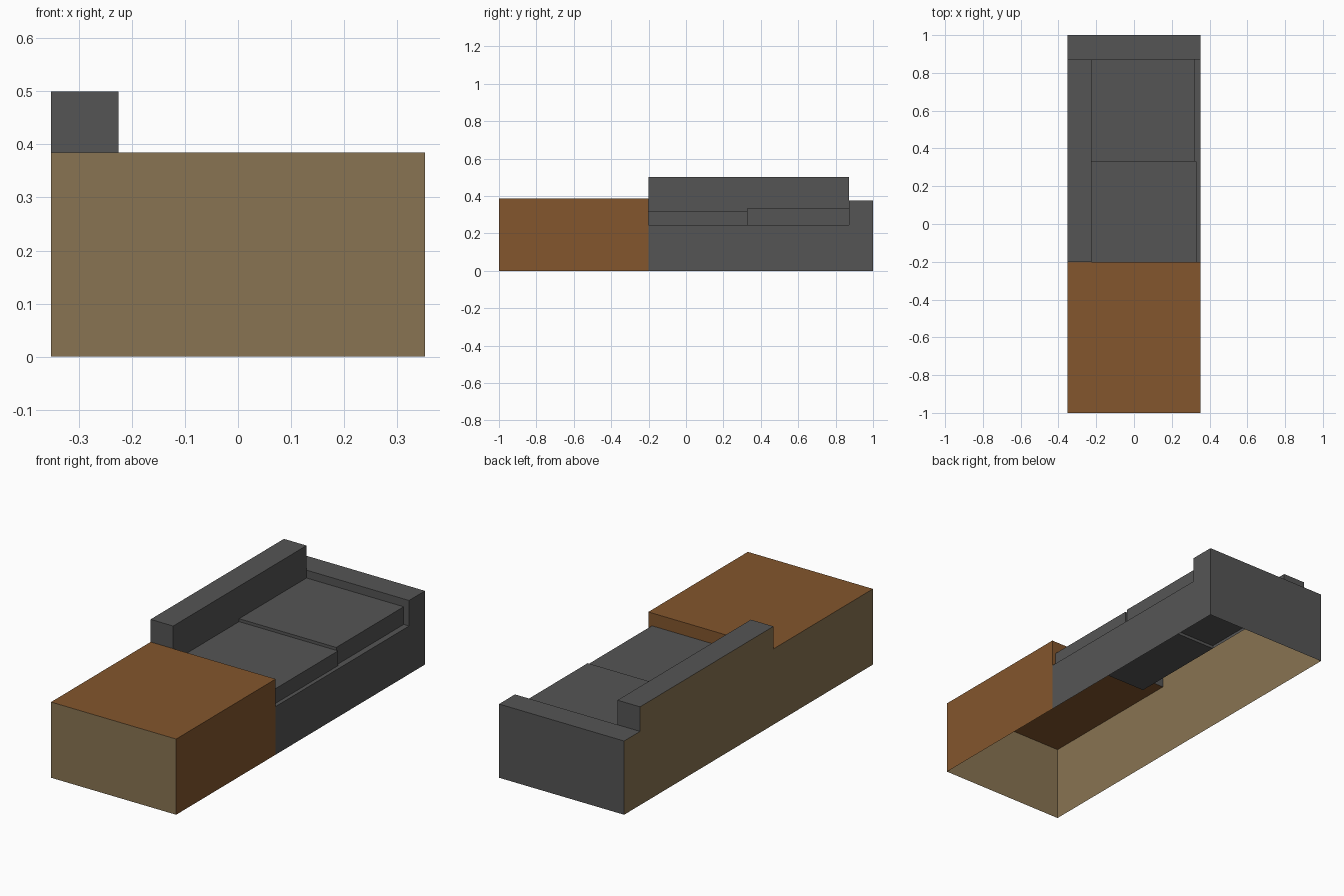
import bpy, bmesh
from mathutils import Vector

if "Cube" in bpy.data.objects:
    bpy.data.objects.remove(bpy.data.objects["Cube"])


def material(name, rgb):
    m = bpy.data.materials.new(name)
    m.diffuse_color = (*rgb, 1)
    m.use_nodes = True
    m.node_tree.nodes["Principled BSDF"].inputs["Base Color"].default_value = m.diffuse_color
    return m


GREY = material("grey fabric", (0.091, 0.091, 0.091))
BROWN = material("brown wood", (0.227, 0.093, 0.026))
TAN = material("tan board", (0.25, 0.174, 0.084))
MATS = [GREY, BROWN, TAN]


def part(name, lo, hi, sides):
    """Open box: keep only the listed sides, each with its material."""
    bm = bmesh.new()
    bmesh.ops.create_cube(bm, size=1)
    lo, hi = Vector(lo), Vector(hi)
    for v in bm.verts:
        v.co = Vector([lo[i] if v.co[i] < 0 else hi[i] for i in range(3)])
    bm.normal_update()
    drop = []
    for f in bm.faces:
        axis = max(range(3), key=lambda i: abs(f.normal[i]))
        key = ("+" if f.normal[axis] > 0 else "-") + "xyz"[axis]
        if key in sides:
            f.material_index = MATS.index(sides[key])
        else:
            drop.append(f)
    bmesh.ops.delete(bm, geom=drop, context="FACES")
    mesh = bpy.data.meshes.new(name)
    bm.to_mesh(mesh)
    bm.free()
    for m in MATS:
        mesh.materials.append(m)
    bpy.context.collection.objects.link(bpy.data.objects.new(name, mesh))


W = 0.352                      # half width
BX = -0.225                    # front plane of the backrest
Y0, Y1, Y2 = -0.2, 0.33, 0.872  # cabinet end, cushion seam, armrest
SEAT, C1, C2 = 0.245, 0.32, 0.335
CAB, ARM, BACK = 0.385, 0.375, 0.5
X1, X2 = 0.332, 0.322          # cushion front edges

# Wooden cabinet, open underneath
part("cabinet", (-W, -1, 0), (W, Y0, CAB),
     {"-x": TAN, "-y": TAN, "+x": BROWN, "+z": BROWN})
part("cabinet_end", (BX, -0.3, C1), (X1, Y0, CAB), {"+y": BROWN})
part("cabinet_end_edge", (X1, -0.3, SEAT), (W, Y0, CAB), {"+y": BROWN})

# Seat base: side panel and narrow ledges beside the cushions
part("seat_ledge", (X1, Y0, 0), (W, Y1, SEAT), {"+x": GREY, "+z": GREY})
part("seat_ledge_rear", (X2, Y1, 0), (W, Y2, SEAT), {"+x": GREY, "+z": GREY})

# Cushions, open underneath
part("cushion_front", (BX, Y0, SEAT), (X1, Y1, C1), {"+x": GREY, "+z": GREY})
part("cushion_rear", (BX, Y1, SEAT), (X2, Y2, C2), {"+x": GREY, "+z": GREY})
part("cushion_step", (BX, Y1, C1), (X2, Y2, C2), {"-y": GREY})
part("cushion_front_end", (X2, Y0, SEAT), (X1, Y1, C1), {"+y": GREY})

# Armrest
part("armrest", (-W, Y2, 0), (W, 1, ARM),
     {"-x": TAN, "+x": GREY, "+y": GREY, "+z": GREY})
part("armrest_face", (BX, Y2, C2), (X2, 1, ARM), {"-y": GREY})
part("armrest_face_edge", (X2, Y2, SEAT), (W, 1, ARM), {"-y": GREY})

# Backrest with its board behind and two exposed ends
part("backrest", (-W, Y0, 0), (BX, Y2, BACK), {"-x": TAN, "+z": GREY})
part("backrest_face", (-W, Y0, C1), (BX, Y2, BACK), {"+x": GREY})
part("backrest_end_cabinet", (-W, Y0, CAB), (BX, Y2, BACK), {"-y": GREY})
part("backrest_end_arm", (-W, Y0, ARM), (BX, Y2, BACK), {"+y": GREY})
